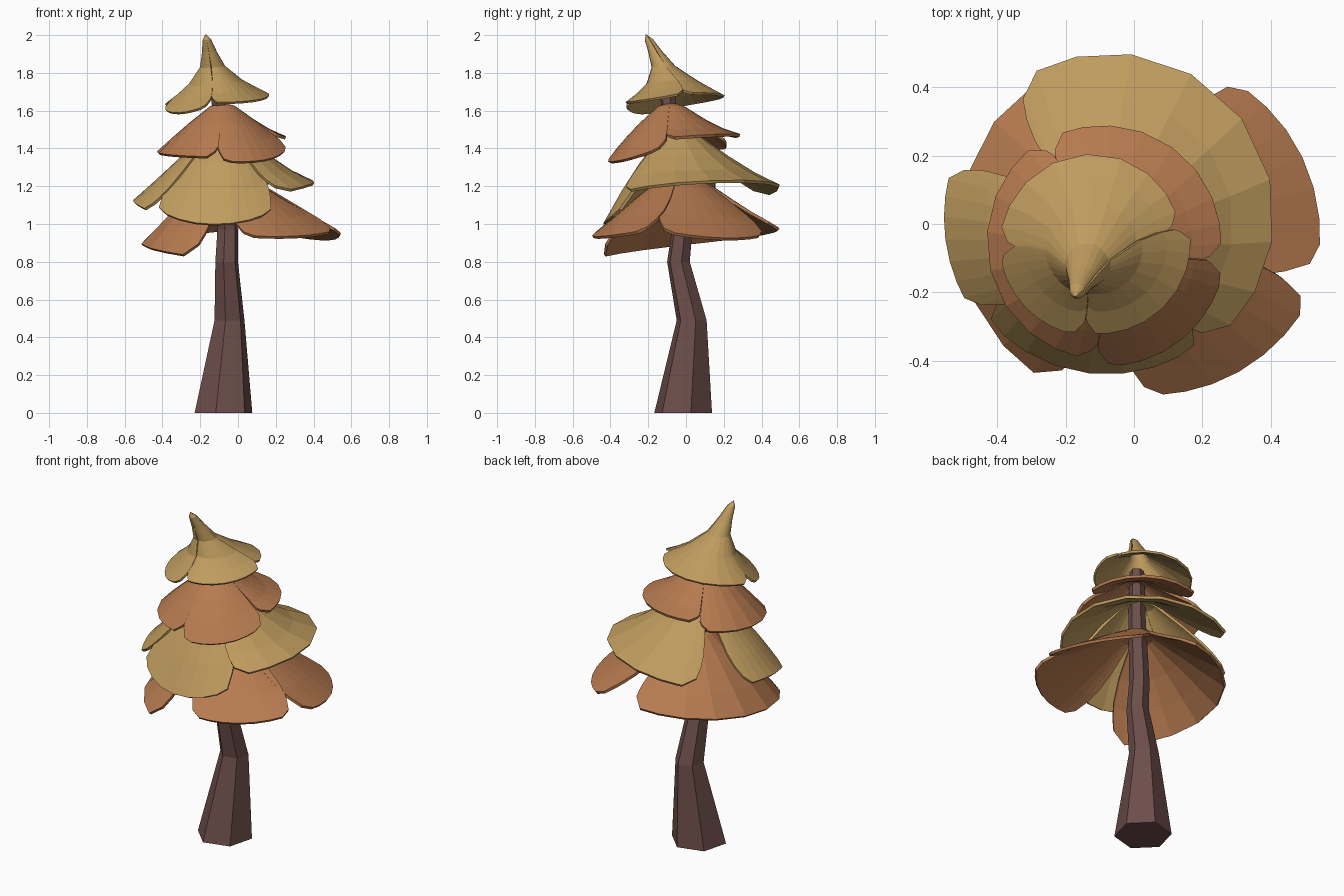
import bpy, bmesh
from math import sin, cos, pi, radians
from mathutils import Vector

if "Cube" in bpy.data.objects:
    bpy.data.objects.remove(bpy.data.objects["Cube"])


def material(name, rgb):
    m = bpy.data.materials.new(name)
    m.diffuse_color = (*rgb, 1)
    m.use_nodes = True
    m.node_tree.nodes["Principled BSDF"].inputs["Base Color"].default_value = m.diffuse_color
    return m


BARK = material("bark", (0.15, 0.076, 0.069))
RUST = material("rust_leaf", (0.47, 0.195, 0.08))
TAN = material("tan_leaf", (0.52, 0.33, 0.112))


def finish(bm, name, mat):
    bmesh.ops.remove_doubles(bm, verts=bm.verts, dist=0.0005)
    bmesh.ops.recalc_face_normals(bm, faces=bm.faces)
    me = bpy.data.meshes.new(name)
    bm.to_mesh(me)
    bm.free()
    me.materials.append(mat)
    ob = bpy.data.objects.new(name, me)
    bpy.context.collection.objects.link(ob)
    return ob


def bridge(bm, a, b, closed):
    n = len(a)
    for i in range(n if closed else n - 1):
        j = (i + 1) % n
        bm.faces.new((a[i], a[j], b[j], b[i]))


# Crooked six-sided trunk: x, y, z, radius per ring
def trunk(rings):
    bm = bmesh.new()
    loops = []
    for x, y, z, r in rings:
        loops.append([bm.verts.new((x + r * cos(radians(15 + 60 * k)),
                                    y + r * sin(radians(15 + 60 * k)), z))
                      for k in range(6)])
    for a, b in zip(loops, loops[1:]):
        bridge(bm, a, b, True)
    bm.faces.new(loops[0][::-1])
    bm.faces.new(loops[-1])
    finish(bm, "trunk", BARK)


def profile_height(profile, s):
    for (t0, h0), (t1, h1) in zip(profile, profile[1:]):
        if s <= t1:
            return h0 + (h1 - h0) * (s - t0) / (t1 - t0)
    return profile[-1][1]


# Leaf skirt made of lobes, each (start, end, r_start, r_end, z_start, z_mid, z_end)
def skirt(name, mat, apex, centre, profile, lobes, lean=1.0, spread=0, trim=0.2,
          steps=12, thick=0.016):
    bm = bmesh.new()
    apex, centre = Vector(apex), Vector(centre)
    mean = sum(lobe[5] for lobe in lobes) / len(lobes)
    for a0, a1, r0, r1, z0, zm, z1 in lobes:
        rows = []
        for t, _ in profile:
            row = []
            w = spread * (1 - t)          # lobes meet towards the apex
            for i in range(steps + 1):
                u = (1 - cos(pi * i / steps)) / 2
                a = radians(a0 - w + (a1 - a0 + 2 * w) * u)
                # trimmed corners leave a notch between neighbouring lobes
                d = min(u, 1 - u) * (a1 - a0)
                s = t * (1 - trim * t ** 3 * (1 - min(1, d / 8)) ** 1.5)
                r = (r0 + (r1 - r0) * u) * s
                rim = z0 * (1 - u) * (1 - 2 * u) + 4 * zm * u * (1 - u) + z1 * u * (2 * u - 1)
                # the lobes share one slope near the apex and split at the rim
                rim = mean + (rim - mean) * s ** 1.3
                h = profile_height(profile, s)
                c = apex.xy.lerp(centre, min(1, (1 - h) * lean))
                row.append(bm.verts.new((c.x + r * cos(a), c.y + r * sin(a),
                                         rim + (apex.z - rim) * h)))
            rows.append(row)
        for a, b in zip(rows, rows[1:]):
            bridge(bm, a, b, False)
    bmesh.ops.remove_doubles(bm, verts=bm.verts, dist=0.0015)
    bmesh.ops.dissolve_degenerate(bm, edges=bm.edges, dist=0.0003)
    ob = finish(bm, name, mat)
    sol = ob.modifiers.new("thickness", 'SOLIDIFY')
    sol.thickness = thick
    sol.offset = 0


trunk([(-0.077, -0.015, 0, 0.158), (-0.045, 0.03, 0.49, 0.082),
       (-0.06, -0.04, 0.8, 0.062), (-0.055, -0.02, 0.97, 0.056),
       (-0.08, -0.07, 1.4, 0.048), (-0.105, -0.10, 1.72, 0.04)])

CONE = [(0, 1), (0.18, 0.93), (0.5, 0.58), (0.75, 0.29), (1, 0)]
HAT = [(0, 1), (0.06, 0.93), (0.12, 0.75), (0.22, 0.53), (0.5, 0.29), (0.75, 0.14), (1, 0)]

# Four foliage layers, bottom to top
skirt("lowest_leaf_layer", RUST, (-0.05, -0.03, 1.27), (0, 0), CONE, [
    (-18, 61, 0.55, 0.50, 0.97, 0.92, 0.95),
    (269, 342, 0.49, 0.56, 0.94, 0.93, 0.97),
    (83, 247, 0.49, 0.52, 0.98, 0.91, 0.82)], spread=10)
skirt("lower_leaf_layer", TAN, (-0.07, -0.04, 1.5), (-0.06, 0.02), CONE, [
    (213, 309, 0.47, 0.44, 1.10, 0.995, 1.09),
    (305, 490, 0.46, 0.48, 1.16, 1.225, 1.14),
    (158, 217, 0.49, 0.49, 1.13, 1.11, 1.06)], spread=10)
skirt("upper_leaf_layer", RUST, (-0.08, -0.08, 1.635), (-0.08, -0.06), CONE, [
    (120, 265, 0.355, 0.33, 1.41, 1.37, 1.35),
    (265, 352, 0.35, 0.345, 1.335, 1.335, 1.41),
    (352, 480, 0.33, 0.35, 1.45, 1.47, 1.46)], trim=0.15)
skirt("tip_leaf_layer", TAN, (-0.17, -0.21, 2.0), (-0.11, -0.06), HAT, [
    (181, 262, 0.28, 0.265, 1.62, 1.585, 1.63),
    (262, 371, 0.255, 0.275, 1.64, 1.65, 1.69),
    (371, 541, 0.245, 0.28, 1.69, 1.675, 1.62)], lean=1.3, trim=0.16, thick=0.013)
